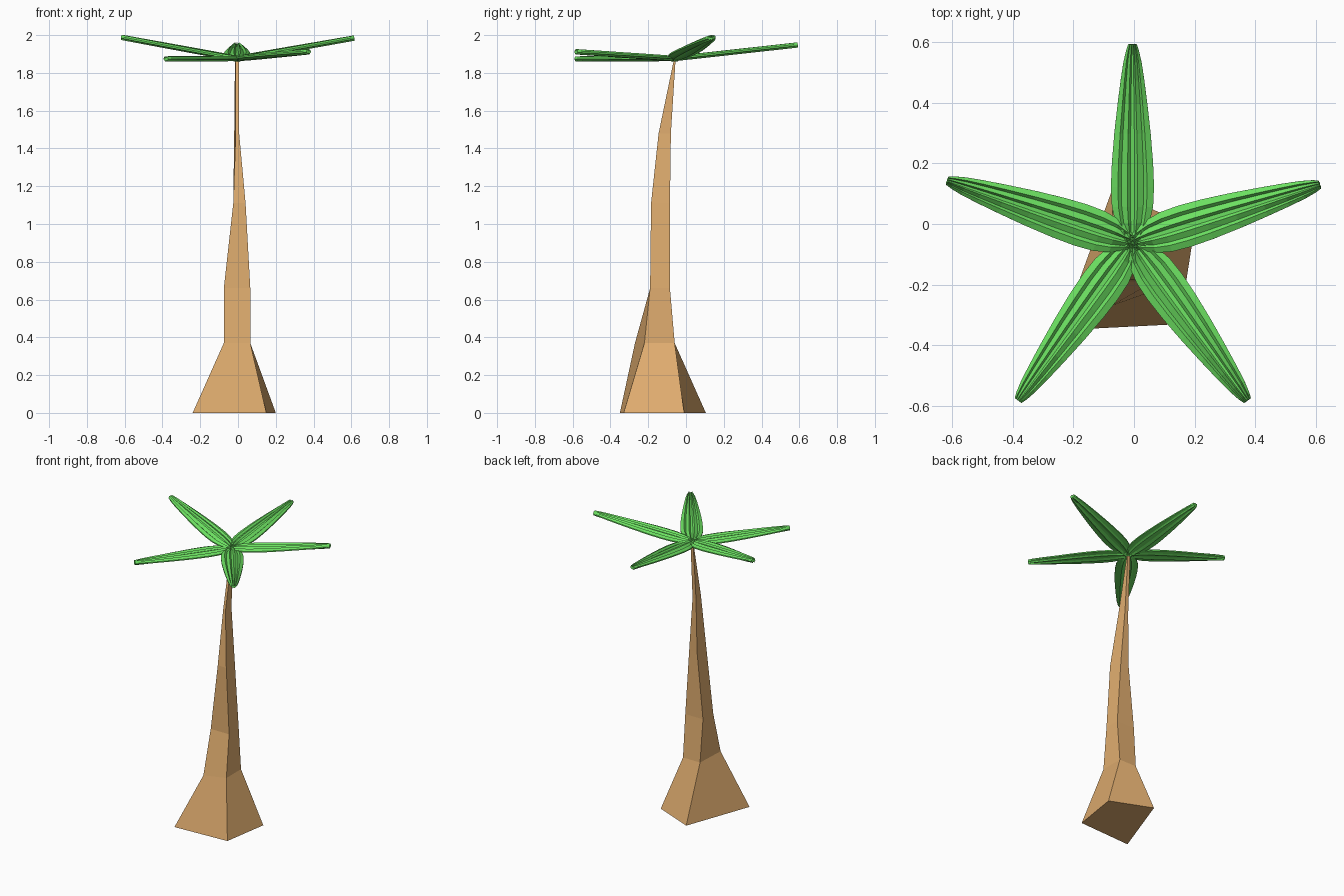
import bpy
from mathutils import Vector

if "Cube" in bpy.data.objects:
    bpy.data.objects.remove(bpy.data.objects["Cube"])


def material(name, color):
    m = bpy.data.materials.new(name)
    m.diffuse_color = color
    m.use_nodes = True
    m.node_tree.nodes["Principled BSDF"].inputs["Base Color"].default_value = m.diffuse_color
    return m


def loft(name, rings, mat):
    """Closed flat-shaded solid through rings of equal point count."""
    n = len(rings[0])
    verts = [p for r in rings for p in r]
    faces = [tuple(reversed(range(n))), tuple(range(len(verts) - n, len(verts)))]
    for i in range(len(rings) - 1):
        for j in range(n):
            k = (j + 1) % n
            faces.append((i * n + j, i * n + k, (i + 1) * n + k, (i + 1) * n + j))
    me = bpy.data.meshes.new(name)
    me.from_pydata(verts, [], faces)
    me.materials.append(mat)
    ob = bpy.data.objects.new(name, me)
    bpy.context.collection.objects.link(ob)
    return ob


bark = material("bark", (0.75, 0.42, 0.16, 1))
green = material("leaf_green", (0.15, 0.75, 0.12, 1))

# Trunk: four-sided sections, front left / front right / back right / back left
sections = [
    (0.00, [(-0.24, -0.35), (0.15, -0.33), (0.20, -0.01), (-0.075, 0.105)]),
    (0.37, [(-0.075, -0.27), (0.065, -0.22), (0.065, -0.06), (-0.065, -0.06)]),
    (0.66, [(-0.075, -0.19), (0.065, -0.19), (0.065, -0.085), (-0.07, -0.085)]),
    (1.11, [(-0.025, -0.185), (0.04, -0.185), (0.035, -0.085), (-0.025, -0.085)]),
    (1.48, [(-0.012, -0.145), (0.006, -0.145), (0.006, -0.08), (-0.02, -0.08)]),
    (1.875, [(-0.012, -0.063), (0.004, -0.063), (0.004, -0.055), (-0.016, -0.055)]),
]
loft("trunk", [[(x, y, z) for x, y in pts] for z, pts in sections], bark)

# Leaves: ribbed cross-section (across, height) swept along a tapering midrib
top = [(1, 0.004), (0.68, 0.013), (0.52, 0.003), (0.24, 0.014), (0.1, 0.004)]
under = [(1, -0.004), (0.6, -0.008), (0.42, -0.014), (0.12, -0.008)]
section = (top + [(-u, h) for u, h in reversed(top)]
           + [(-u, h) for u, h in under] + [(u, h) for u, h in reversed(under)])
outline = [(-0.03, 0.012), (0.03, 0.034), (0.1, 0.056), (0.18, 0.068), (0.28, 0.071),
           (0.4, 0.068), (0.55, 0.060), (0.7, 0.049), (0.82, 0.039), (0.91, 0.030),
           (0.97, 0.021), (1.0, 0.014)]
heart = Vector((-0.005, -0.06, 1.876))
tips = {"back_leaf": (-0.005, 0.592, 1.948), "right_leaf": (0.612, 0.130, 1.984),
        "left_leaf": (-0.615, 0.143, 1.988), "front_right_leaf": (0.374, -0.582, 1.912),
        "front_left_leaf": (-0.382, -0.582, 1.874)}
for name, tip in tips.items():
    along = Vector(tip) - heart
    side = along.cross(Vector((0, 0, 1))).normalized()
    up = side.cross(along).normalized()
    rings = [[heart + along * t + side * (u * w) + up * h for u, h in section]
             for t, w in outline]
    loft(name, rings, green)
